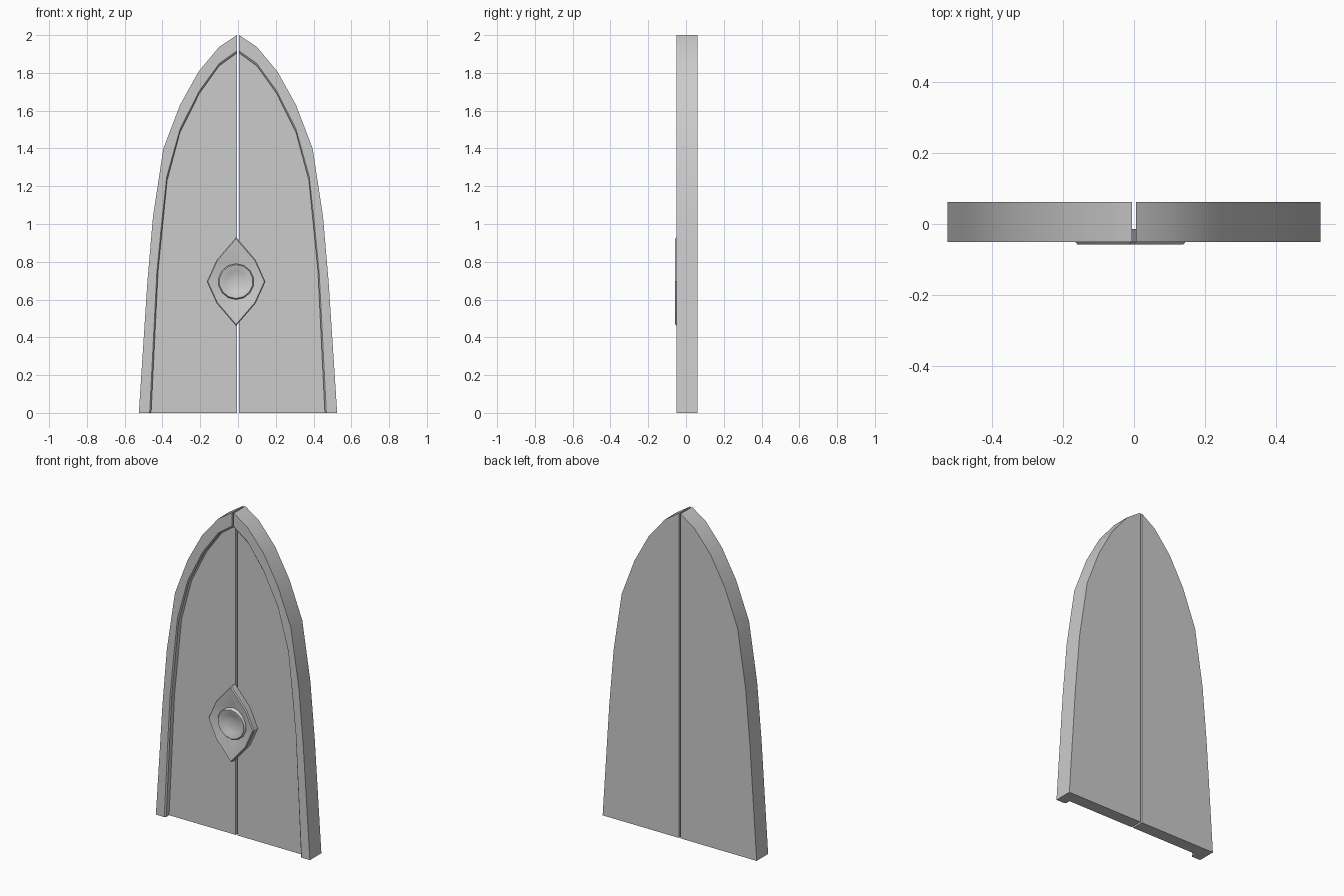
import bpy, bmesh, math

if "Cube" in bpy.data.objects:
    bpy.data.objects.remove(bpy.data.objects["Cube"])

BACK, FACE, FRONT = 0.062, -0.014, -0.05

OUTER = [(.525, 0), (.48, .69), (.45, 1.04), (.395, 1.4),
         (.307, 1.63), (.21, 1.805), (.10, 1.937), (.006, 2.0)]
INNER = [(.46, 0), (.423, .75), (.399, .99), (.375, 1.23),
         (.307, 1.485), (.205, 1.69), (.10, 1.837), (.006, 1.905)]


def loft(name, loops, angle, cap_first=True, cap_last=True):
    """Skin closed loops of (x, y, z) points into one object."""
    bm = bmesh.new()
    rows = [[bm.verts.new(p) for p in loop] for loop in loops]
    n = len(rows[0])
    for a, b in zip(rows, rows[1:]):
        for i in range(n):
            j = (i + 1) % n
            bm.faces.new((a[i], a[j], b[j], b[i]))
    if cap_first:
        bm.faces.new(rows[0])
    if cap_last:
        bm.faces.new(rows[-1][::-1])
    bmesh.ops.recalc_face_normals(bm, faces=bm.faces)
    mesh = bpy.data.meshes.new(name)
    bm.to_mesh(mesh)
    bm.free()
    ob = bpy.data.objects.new(name, mesh)
    bpy.context.collection.objects.link(ob)
    bpy.ops.object.select_all(action='DESELECT')
    ob.select_set(True)
    bpy.context.view_layer.objects.active = ob
    bpy.ops.object.shade_smooth_by_angle(angle=math.radians(angle))
    return ob


def mirror(ob):
    ob.modifiers.new("mirror", 'MIRROR').use_mirror_merge = False


# Door leaves: half arch slabs either side of the centre gap
outline = OUTER + [(.006, 0)]
mirror(loft("door_leaf", [[(x, y, z) for x, z in outline] for y in (BACK, FACE)], 25))

# Raised arch rim with a softened inner edge
sections = []
for i, ((ox, oz), (ix, iz)) in enumerate(zip(OUTER, INNER)):
    lx, lz = ix + (ox - ix) * .12, iz + (oz - iz) * .12
    sections.append([(ox, FACE, oz), (ox, FRONT, oz), (lx, FRONT, lz),
                     (ix, FRONT + .008, iz), (ix, FACE, iz)])
mirror(loft("arch_rim", sections, 35))

# Eye-shaped lock plate, dished inside its raised lip
CX, CZ = -.01, .695
EYE = [(0, .235), (.103, .115), (.155, 0), (.103, -.115),
       (0, -.235), (-.103, -.115), (-.155, 0), (-.103, .115)]
PLATE = [(1, FACE), (1, -.05), (.965, -.057), (.91, -.056), (.5, -.032)]
loft("lock_plate", [[(CX + x * s, y, CZ + z * s) for x, z in EYE] for s, y in PLATE], 35)

# Round ring with a shallow bowl in the middle of the plate
RING = [(.095, -.02), (.095, -.048), (.089, -.055), (.08, -.054),
        (.055, -.043), (.025, -.037)]
SEG = 14
loft("lock_bowl", [[(CX + r * math.sin(2 * math.pi * k / SEG), y,
                     CZ + r * math.cos(2 * math.pi * k / SEG)) for k in range(SEG)]
                   for r, y in RING], 40)
